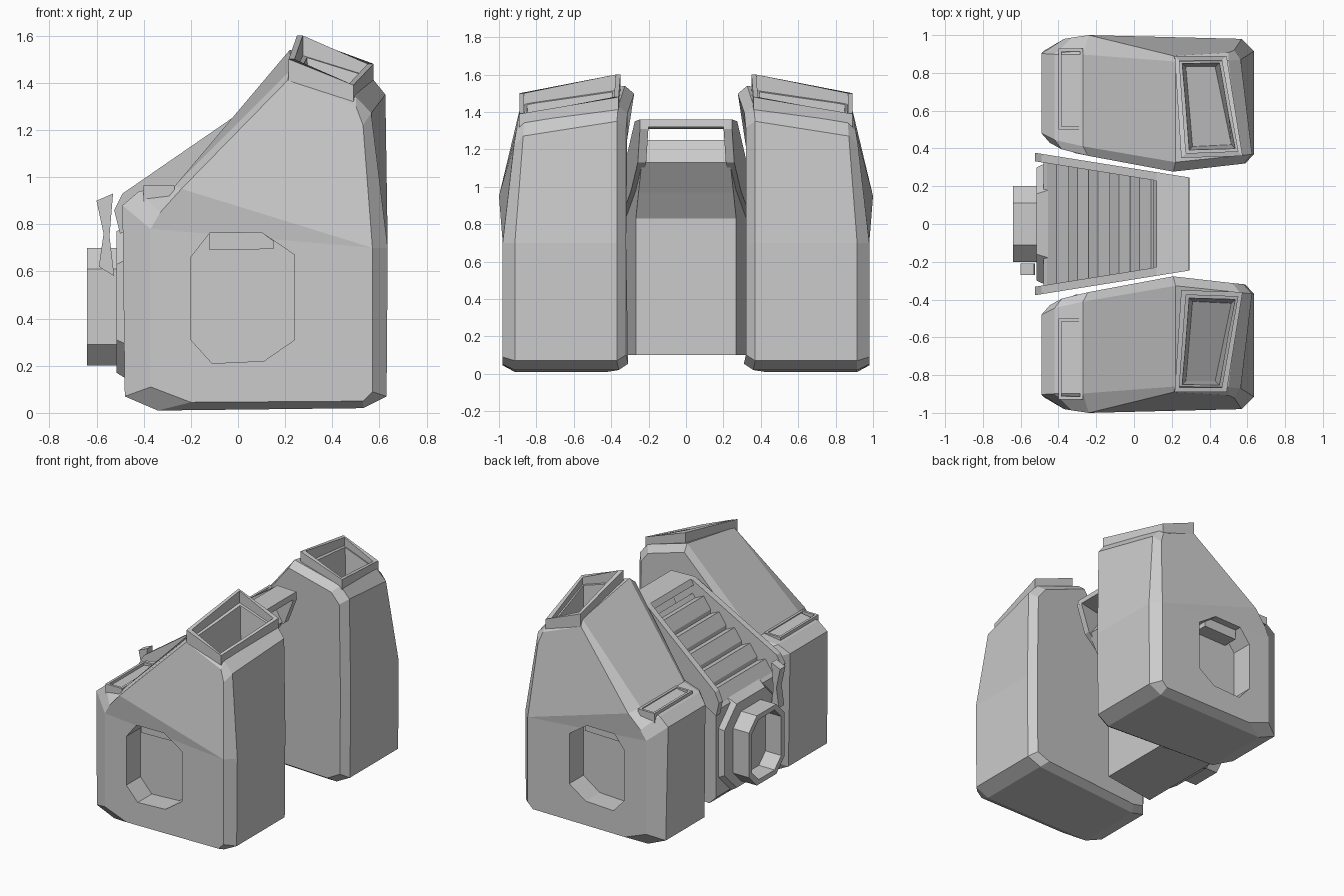
import bpy, bmesh

if "Cube" in bpy.data.objects:
    bpy.data.objects.remove(bpy.data.objects["Cube"])

def lerp(v, pts):
    """Piecewise linear lookup"""
    if v <= pts[0][0]:
        return pts[0][1]
    for (a, p), (b, q) in zip(pts, pts[1:]):
        if v <= b:
            return p + (q - p) * (v - a) / (b - a)
    return pts[-1][1]

def make(name, bm, mirror=False):
    bmesh.ops.recalc_face_normals(bm, faces=bm.faces[:])
    me = bpy.data.meshes.new(name)
    bm.to_mesh(me)
    bm.free()
    ob = bpy.data.objects.new(name, me)
    bpy.context.collection.objects.link(ob)
    if mirror:
        m = ob.modifiers.new("mirror", 'MIRROR')
        m.use_axis = (False, True, False)
    return ob

def loft(name, rings, mirror=False, closed=False, caps=None):
    """Skin rings of equal length; closed joins last ring to first"""
    bm = bmesh.new()
    vs = [[bm.verts.new(p) for p in r] for r in rings]
    n = len(rings[0])
    pairs = list(zip(vs, vs[1:])) + ([(vs[-1], vs[0])] if closed else [])
    for a, b in pairs:
        for i in range(n):
            j = (i + 1) % n
            bm.faces.new((a[i], a[j], b[j], b[i]))
    if not closed:
        bm.faces.new(vs[0])
        for c in caps or [range(n)]:
            bm.faces.new([vs[-1][i] for i in c])
    return make(name, bm, mirror)

def slab(name, prof, y0, y1, mirror=False):
    """xz profile between two y values or functions of x"""
    f = lambda y, x: y(x) if callable(y) else y
    return loft(name, [[(x, f(y, x), z) for x, z in prof] for y in (y0, y1)], mirror)

def cut(ob, cutter):
    m = ob.modifiers.new("cut", 'BOOLEAN')
    m.operation, m.solver, m.object = 'DIFFERENCE', 'EXACT', cutter
    cutter.hide_render = True
    cutter.hide_set(True)

def shrink(ring, k, dz=0):
    n = len(ring)
    cx, cy = sum(p[0] for p in ring) / n, sum(p[1] for p in ring) / n
    return [(p[0] + (k if p[0] < cx else -k), p[1] + (k if p[1] < cy else -k), p[2] + dz) for p in ring]

# side pods: inner inset, inner full, outer full and outer inset profiles
full = [(-.48, .07), (-.34, .01), (.53, .02), (.63, .07), (.635, .7), (.625, 1.35),
        (.56, 1.43), (.22, 1.54), (-.27, .96), (-.42, .94), (-.49, .88)]
outer = [(-.37, .11), (-.2, .045), (.53, .05), (.57, .09), (.57, .7), (.53, 1.22),
         (.5, 1.3), (.21, 1.41), (-.24, .95), (-.33, .85), (-.37, .78)]
inner_y = lambda x: lerp(x, [(-.49, .43), (-.4, .385), (.2, .275), (.63, .32)])
outer_y = lambda z: lerp(z, [(.8, .98), (.95, 1.0), (1.22, .92), (1.41, .89)])
rings = [
    [(.06 + (x - .06) * .92, inner_y(x), .7 + (z - .7) * .95) for x, z in full],
    [(x, inner_y(x) + .05, z) for x, z in full],
    [(x - .06 * max(0, min(1, (z - .95) * 3)) * (x > .5),
      lerp(z, [(.7, .915), (1.5, .86)]), z - lerp(z, [(1, 0), (1.4, .09)])) for x, z in full],
    [(x, outer_y(z), z) for x, z in outer]]
pod = loft("side_pod", rings, caps=[(0, 1, 2, 3, 4, 10), (4, 5, 6, 7, 8), (4, 8, 9, 10)])

# octagonal recess in each outer face with a lip block inside
octagon = [(-.2, .31), (-.11, .21), (.11, .22), (.24, .31), (.24, .67), (.1, .765), (-.12, .762), (-.2, .66)]
cut(pod, slab("recess_cutter", octagon, .82, 1.1))
slab("recess_lip", [(-.12, .69), (.15, .695), (.15, .73), (.1, .765), (-.12, .762)], .81, .93, True)

# hollow neck on each pod
neck = [(.25, .35, 1.6), (.575, .36, 1.48), (.49, .89, 1.39), (.215, .89, 1.5)]
well = shrink(neck, .025)
cut(pod, loft("neck_cutter", [shrink(neck, .022, .2), shrink(neck, .06, -.35)]))
loft("neck", [neck, well, shrink(neck, .025, -.16), shrink(neck, 0, -.16)], True, True)
m = pod.modifiers.new("mirror", 'MIRROR')
m.use_axis = (False, True, False)

# slot frame on each rear shelf
slot = [(-.4, .5, .965), (-.27, .5, .965), (-.27, .93, .965), (-.4, .93, .965)]
loft("shelf_slot", [shrink(slot, 0, -.07), slot, shrink(slot, .017), shrink(slot, .017, -.03)], True)

# centre body with stepped top
half = lambda x: .345 - .16 * (x + .48)
steps = []
for i in range(5):
    x, z = -.46 + .11 * i, .8 + .09 * i
    steps += [(x, z), (x + .05, z + .085), (x + .11, z + .06)]
body = [(.2, 1.13), (.09, .97), (.0, .83), (.0, .1), (-.42, .1), (-.48, .16), (-.48, .78)] + steps + [(.11, 1.25)]
slab("centre_body", body, lambda x: -half(x), half)

# side rails and the carry handle bridging them
rail = [(-.5, .76), (-.525, .86), (-.49, .93), (.12, 1.35), (.29, 1.36), (.295, 1.31), (.22, 1.13), (.0, .98)]
slab("side_rail", rail, lambda x: half(x) - .02, lambda x: half(x) + .025, True)
slab("carry_handle", [(.1, 1.31), (.12, 1.35), (.29, 1.36), (.295, 1.32)], -.23, .23)

# back plate and octagonal port
def oct_ring(x, w, z0, z1, c):
    return [(x, -w, z0 + c), (x, -w + c, z0), (x, w - c, z0), (x, w, z0 + c),
            (x, w, z1 - c), (x, w - c, z1), (x, -w + c, z1), (x, -w, z1 - c)]
loft("back_plate", [oct_ring(-.45, .33, .13, .81, .15), oct_ring(-.515, .3, .17, .77, .14)])
o, i = (.2, .2, .7, .09), (.165, .235, .665, .075)
loft("port_ring", [oct_ring(-.5, *o), oct_ring(-.64, *o), oct_ring(-.64, *i), oct_ring(-.5, *i)], closed=True)

# small lever beside the port
slab("lever", [(-.6, .9), (-.53, .93), (-.545, .75), (-.525, .58), (-.59, .62), (-.57, .76)], -.27, -.21)
